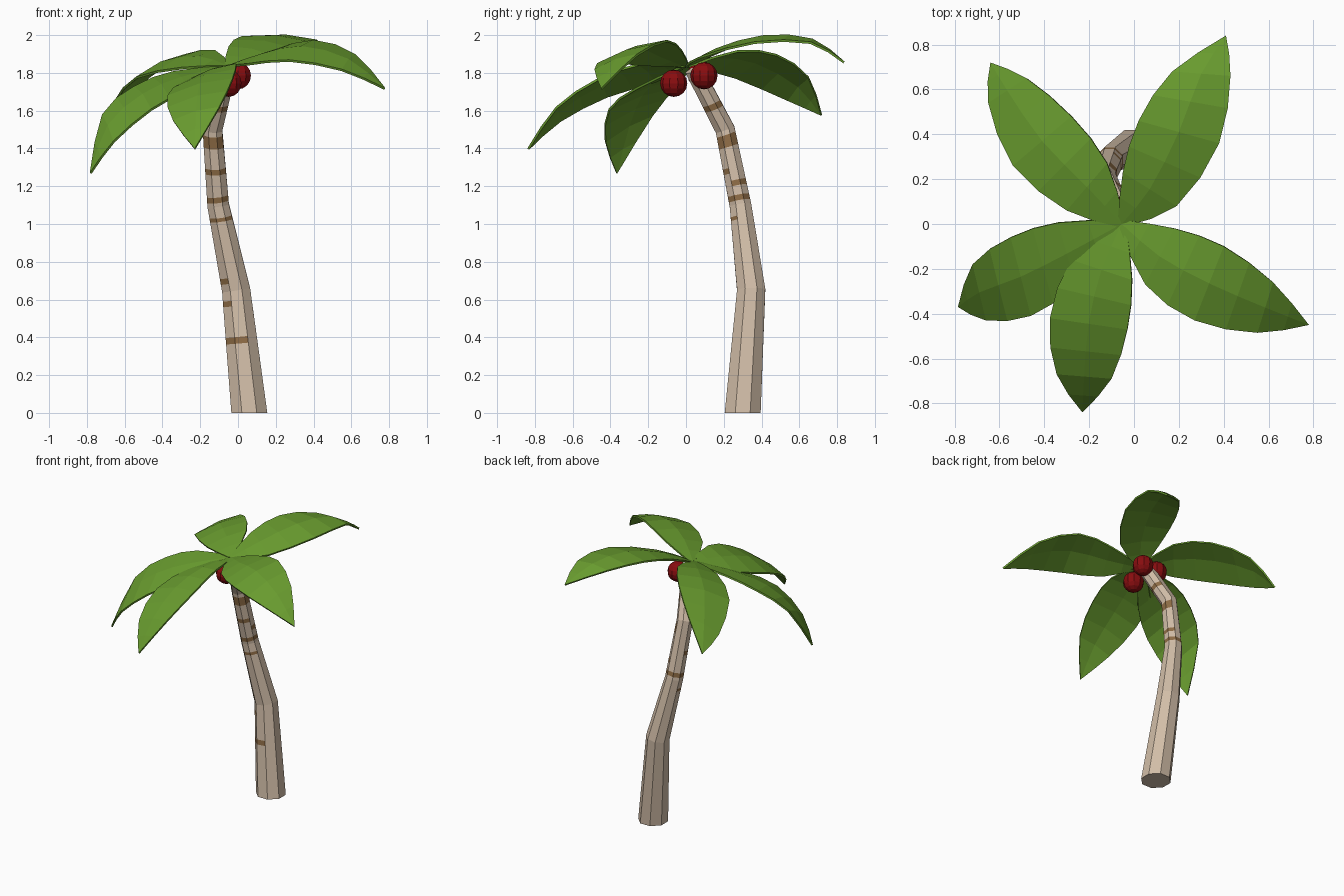
import bpy, bmesh, math
from mathutils import Vector

if "Cube" in bpy.data.objects:
    bpy.data.objects.remove(bpy.data.objects["Cube"])


def material(name, rgb):
    m = bpy.data.materials.new(name)
    m.diffuse_color = (*rgb, 1)
    m.use_nodes = True
    m.node_tree.nodes["Principled BSDF"].inputs["Base Color"].default_value = m.diffuse_color
    return m


BARK = material("tan_bark", (0.64, 0.51, 0.39))
BAND = material("brown_band", (0.27, 0.15, 0.06))
GREEN = material("leaf_green", (0.14, 0.33, 0.028))
RED = material("fruit_red", (0.25, 0.004, 0.005))


def finish(bm, name, mats):
    me = bpy.data.meshes.new(name)
    bm.to_mesh(me)
    bm.free()
    for m in mats:
        me.materials.append(m)
    ob = bpy.data.objects.new(name, me)
    bpy.context.collection.objects.link(ob)
    return ob


# Trunk: leaning octagonal tube; stations are x, y, z, radius
stations = [(0.06, 0.30, 0, 0.103), (-0.01, 0.345, 0.65, 0.081), (-0.105, 0.288, 1.1, 0.062),
            (-0.135, 0.207, 1.5, 0.056), (-0.055, 0.04, 1.82, 0.05)]
# Painted bark bands: bottom, top, facing angle in degrees, half spread
bands = [(0.37, 0.405, 255, 35), (0.57, 0.60, 235, 25), (0.69, 0.72, 225, 30),
         (1.02, 1.04, 250, 70), (1.12, 1.15, 300, 180), (1.20, 1.23, 20, 50),
         (1.27, 1.30, 240, 80), (1.41, 1.475, 310, 100), (1.61, 1.64, 340, 90)]
pts = [Vector(s[:3]) for s in stations]
dirs = [(b - a).normalized() for a, b in zip(pts, pts[1:])]
axes = [Vector((0, 0, 1))] + [(a + b).normalized() for a, b in zip(dirs, dirs[1:])] + [dirs[-1]]


def trunk_at(z):
    i = max(k for k in range(4) if stations[k][2] <= z + 1e-6)
    t = (z - stations[i][2]) / (stations[i + 1][2] - stations[i][2])
    return (pts[i].lerp(pts[i + 1], t), axes[i].lerp(axes[i + 1], t).normalized(),
            stations[i][3] * (1 - t) + stations[i + 1][3] * t)


bm = bmesh.new()
heights = sorted({s[2] for s in stations} | {z for b in bands for z in b[:2]})
rings = []
for z in heights:
    c, axis, r = trunk_at(z)
    q = Vector((0, 0, 1)).rotation_difference(axis)
    angles = [math.radians(22.5 + 45 * k) for k in range(8)]
    rings.append([bm.verts.new(c + q @ Vector((r * math.cos(a), r * math.sin(a), 0))) for a in angles])
for i in range(len(rings) - 1):
    for k in range(8):
        n = (k + 1) % 8
        f = bm.faces.new((rings[i][k], rings[i][n], rings[i + 1][n], rings[i + 1][k]))
        mid = (heights[i] + heights[i + 1]) / 2
        for lo, hi, ang, spread in bands:
            off = abs((45 * (k + 1) - ang + 180) % 360 - 180)
            if lo < mid < hi and off <= spread:
                f.material_index = 1
bm.faces.new(rings[0][::-1])
bm.faces.new(rings[-1])
finish(bm, "trunk", [BARK, BAND])


def smooth_path(p):
    """Sample a spline through p, two steps per span."""
    p = [2 * p[0] - p[1]] + p + [2 * p[-1] - p[-2]]
    out = []
    for a, b, c, d in zip(p, p[1:], p[2:], p[3:]):
        out += [b.copy(), (9 * (b + c) - a - d) / 16]
    return out + [p[-2].copy()]


# Fronds: left edge, right edge (three points each) and tip
fronds = [
    [(-.05, .23, 1.94), (.02, .46, 1.995), (.17, .68, 1.97),
     (.19, .08, 1.89), (.38, .36, 1.965), (.43, .66, 1.965), (.41, .84, 1.86)],
    [(.18, -.02, 1.92), (.40, -.10, 1.975), (.62, -.26, 1.90),
     (.05, -.27, 1.85), (.27, -.43, 1.87), (.55, -.485, 1.82), (.78, -.45, 1.72)],
    [(-.01, -.25, 1.85), (-.03, -.47, 1.77), (-.10, -.69, 1.62),
     (-.28, -.16, 1.76), (-.375, -.42, 1.68), (-.345, -.67, 1.55), (-.23, -.84, 1.40)],
    [(-.26, -.27, 1.72), (-.46, -.41, 1.61), (-.66, -.43, 1.44),
     (-.34, .005, 1.81), (-.55, -.06, 1.73), (-.72, -.18, 1.58), (-.785, -.37, 1.27)],
    [(-.30, .06, 1.83), (-.54, .26, 1.78), (-.65, .54, 1.66),
     (-.12, .27, 1.92), (-.28, .48, 1.90), (-.48, .65, 1.78), (-.64, .72, 1.58)]]
root = Vector((-0.055, 0, 1.84))
for n, data in enumerate(fronds):
    v = [Vector(p) for p in data]
    tip = v[6]
    out = (tip - root).to_2d().normalized()
    side = Vector((-out.y, out.x, 0)) * 0.02
    left = smooth_path([root + side] + v[:3] + [tip])
    right = smooth_path([root - side] + v[3:6] + [tip])
    bm = bmesh.new()
    rows = []
    last = len(left) - 1
    for i in range(last):
        ridge = (left[i] + right[i]) / 2 + Vector((0, 0, 0.02 * math.sin(math.pi * i / last)))
        rows.append([bm.verts.new(p) for p in (left[i], ridge, right[i])])
    end = bm.verts.new(tip)
    for a, b in zip(rows, rows[1:]):
        for k in (0, 1):
            bm.faces.new((a[k], a[k + 1], b[k + 1], b[k]))
    for k in (0, 1):
        bm.faces.new((rows[-1][k], rows[-1][k + 1], end))
    frond = finish(bm, f"frond_{n + 1}", [GREEN])
    mod = frond.modifiers.new("thickness", 'SOLIDIFY')
    mod.thickness = 0.012
    mod.offset = -1

# Fruit cluster under the crown
for n, pos in enumerate([(-0.05, -0.065, 1.745), (0.0, 0.095, 1.785), (-0.13, 0.08, 1.79)]):
    bm = bmesh.new()
    bmesh.ops.create_uvsphere(bm, u_segments=10, v_segments=8, radius=0.072)
    fruit = finish(bm, f"fruit_{n + 1}", [RED])
    fruit.location = pos
